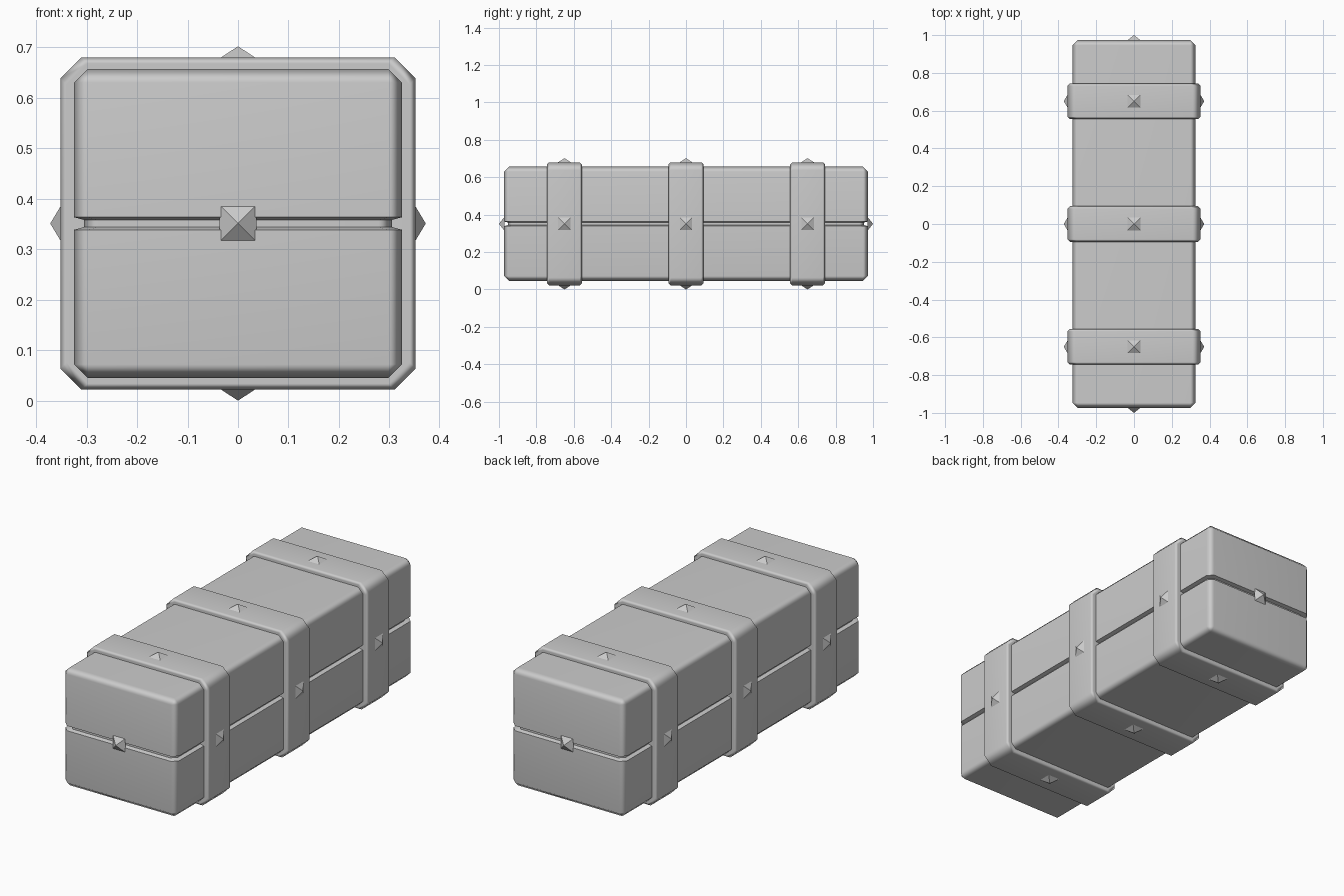
import bpy, bmesh, math
from mathutils import Matrix, Vector

if "Cube" in bpy.data.objects:
    bpy.data.objects.remove(bpy.data.objects["Cube"])

CZ = 0.351  # height of the crate's centre line


def finish(name, bm, loc, smooth=True):
    bmesh.ops.remove_doubles(bm, verts=bm.verts, dist=1e-5)
    bmesh.ops.recalc_face_normals(bm, faces=bm.faces)
    me = bpy.data.meshes.new(name)
    bm.to_mesh(me)
    bm.free()
    ob = bpy.data.objects.new(name, me)
    ob.location = loc
    bpy.context.collection.objects.link(ob)
    if smooth:
        bpy.ops.object.select_all(action='DESELECT')
        ob.select_set(True)
        bpy.context.view_layer.objects.active = ob
        bpy.ops.object.shade_smooth_by_angle(angle=math.radians(50))
        wn = ob.modifiers.new("flat_faces", 'WEIGHTED_NORMAL')
        wn.keep_sharp = True
    return ob


def octagon(a, b, c):
    # rectangle of half sizes a, b with its corners cut by c
    return [(a, b - c), (a - c, b), (c - a, b), (-a, b - c),
            (-a, c - b), (c - a, -b), (a - c, -b), (a, c - b)]


def loft(name, rings, loc, to_xyz):
    # rings: (position along axis, half a, half b, corner cut)
    bm = bmesh.new()
    loops = [[bm.verts.new(to_xyz(u, v, t)) for u, v in octagon(a, b, c)]
             for t, a, b, c in rings]
    for lo, hi in zip(loops, loops[1:]):
        for i in range(8):
            j = (i + 1) % 8
            bm.faces.new((lo[i], lo[j], hi[j], hi[i]))
    bm.faces.new(loops[0])
    bm.faces.new(loops[-1])
    return finish(name, bm, loc)


# Chamfered crate body with a groove all round its middle
hx, hy, hz, ch, g = 0.325, 0.973, 0.306, 0.027, 0.02
half = [(0.007, hx - g, hy - g, ch), (0.0125, hx, hy, ch),
        (hz - ch, hx, hy, ch), (hz, hx - ch, hy - ch, 0)]
rings = [(-t, a, b, c) for t, a, b, c in reversed(half)] + half
loft("crate_body", rings, (0, 0, CZ), lambda u, v, t: (u, v, t))


# Pyramid studs
def stud(name, surface_point, direction, height, r=0.0365):
    bm = bmesh.new()
    bmesh.ops.create_cone(bm, cap_ends=True, segments=4, radius1=r * math.sqrt(2),
                          radius2=0, depth=height,
                          matrix=Matrix.Translation((0, 0, height / 2))
                          @ Matrix.Rotation(math.pi / 4, 4, 'Z'))
    d = Vector(direction)
    bm.transform(d.to_track_quat('Z', 'Y').to_matrix().to_4x4())
    finish(name, bm, surface_point, smooth=False)


# Three bands, each with a stud on all four sides
bx, bz, bw, e = 0.352, 0.329, 0.094, 0.012
for n, y in enumerate((-0.65, 0, 0.65), 1):
    loft(f"band_{n}",
         [(-bw, bx - e, bz - e, 0.042), (e - bw, bx, bz, 0.042),
          (bw - e, bx, bz, 0.042), (bw, bx - e, bz - e, 0.042)],
         (0, y, CZ), lambda u, v, t: (u, t, v))
    for s, side in ((1, "a"), (-1, "b")):
        stud(f"band_{n}_side_stud_{side}", (s * (bx - 0.002), y, CZ), (s, 0, 0), 0.022)
        stud(f"band_{n}_flat_stud_{side}", (0, y, CZ + s * (bz - 0.002)), (0, 0, s), 0.024)

# End studs over the groove
stud("front_stud", (0, -hy + 0.002, CZ), (0, -1, 0), 0.029)
stud("back_stud", (0, hy - 0.002, CZ), (0, 1, 0), 0.029)
